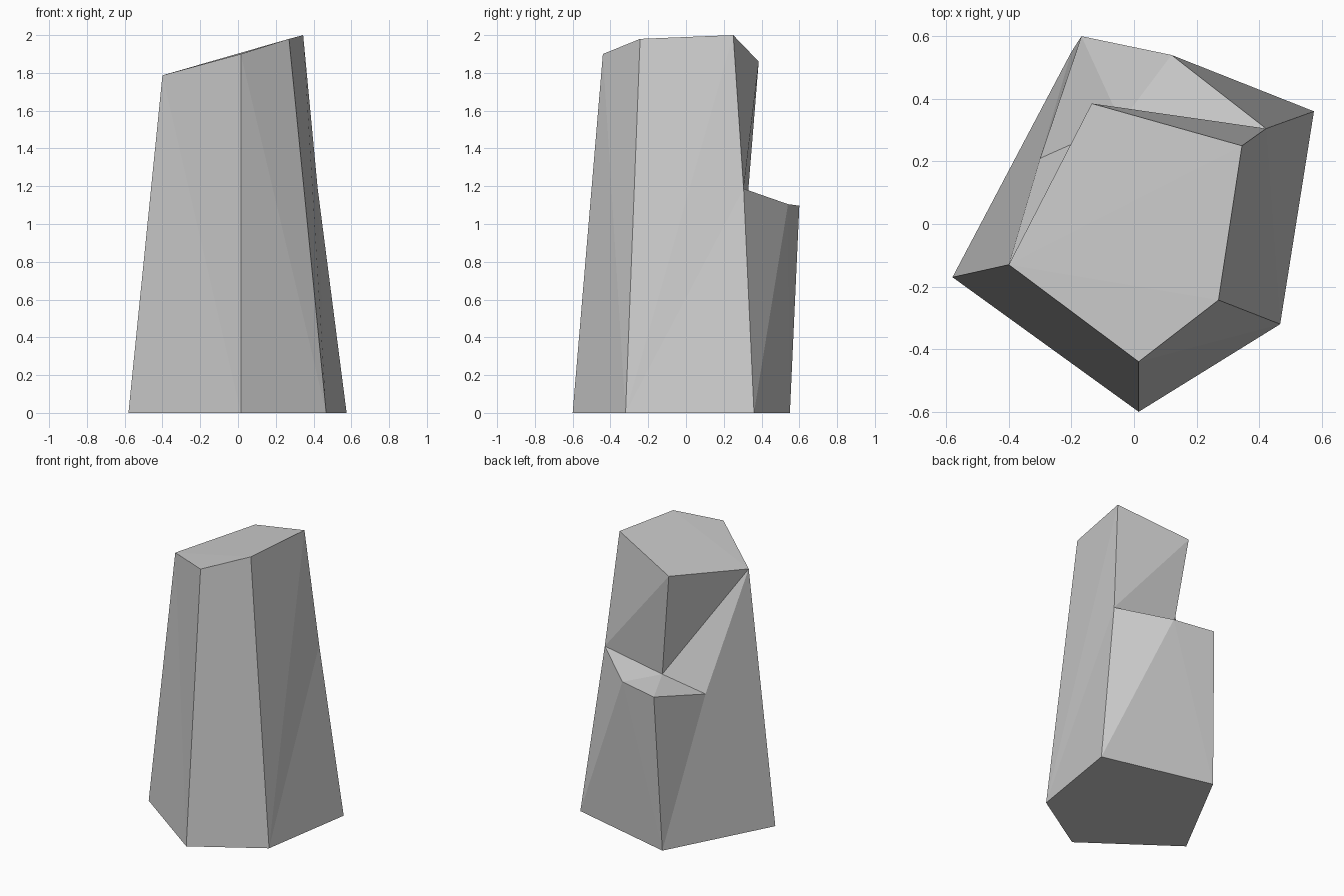
import bpy, bmesh

if "Cube" in bpy.data.objects:
    bpy.data.objects.remove(bpy.data.objects["Cube"])

# Named corners: A-E base ring, a-e crown ring, M/I/N/K/L the broken ledge
P = {
    # base
    'A': (-0.58, -0.17, 0), 'B': (0.015, -0.60, 0), 'C': (0.467, -0.32, 0),
    'D': (0.575, 0.36, 0), 'E': (-0.20, 0.55, 0),
    # sloping crown
    'a': (-0.40, -0.13, 1.787), 'b': (0.015, -0.44, 1.90), 'c': (0.27, -0.243, 1.98),
    'd': (0.345, 0.25, 2.0), 'e': (-0.135, 0.385, 1.86),
    # ledge: left end, inner corner, right end, outer right, outer left
    'M': (-0.30, 0.21, 1.005), 'I': (-0.042, 0.325, 1.12), 'N': (0.422, 0.305, 1.187),
    'K': (0.12, 0.54, 1.105), 'L': (-0.168, 0.60, 1.097),
}

# Faces grouped by side, as strings of corner names
FACES = {
    'base': 'ABCDE',
    'crown': 'abc acd ade',
    'front': 'ABa Bba BCb Ccb',
    'right': 'CDN CNd Cdc',
    'back': 'DKN DEK ELK',
    'left': 'AMa AEM EML',
    'ledge': 'NKI KLI LMI',
    'notch': 'dNe eNI eIa aIM',
}

bm = bmesh.new()
v = {name: bm.verts.new(co) for name, co in P.items()}
for group in FACES.values():
    for face in group.split():
        bm.faces.new([v[n] for n in face])
bmesh.ops.recalc_face_normals(bm, faces=bm.faces)

# Faceted rock pillar
mesh = bpy.data.meshes.new('rock_pillar')
bm.to_mesh(mesh)
bm.free()
rock = bpy.data.objects.new('rock_pillar', mesh)
bpy.context.collection.objects.link(rock)
